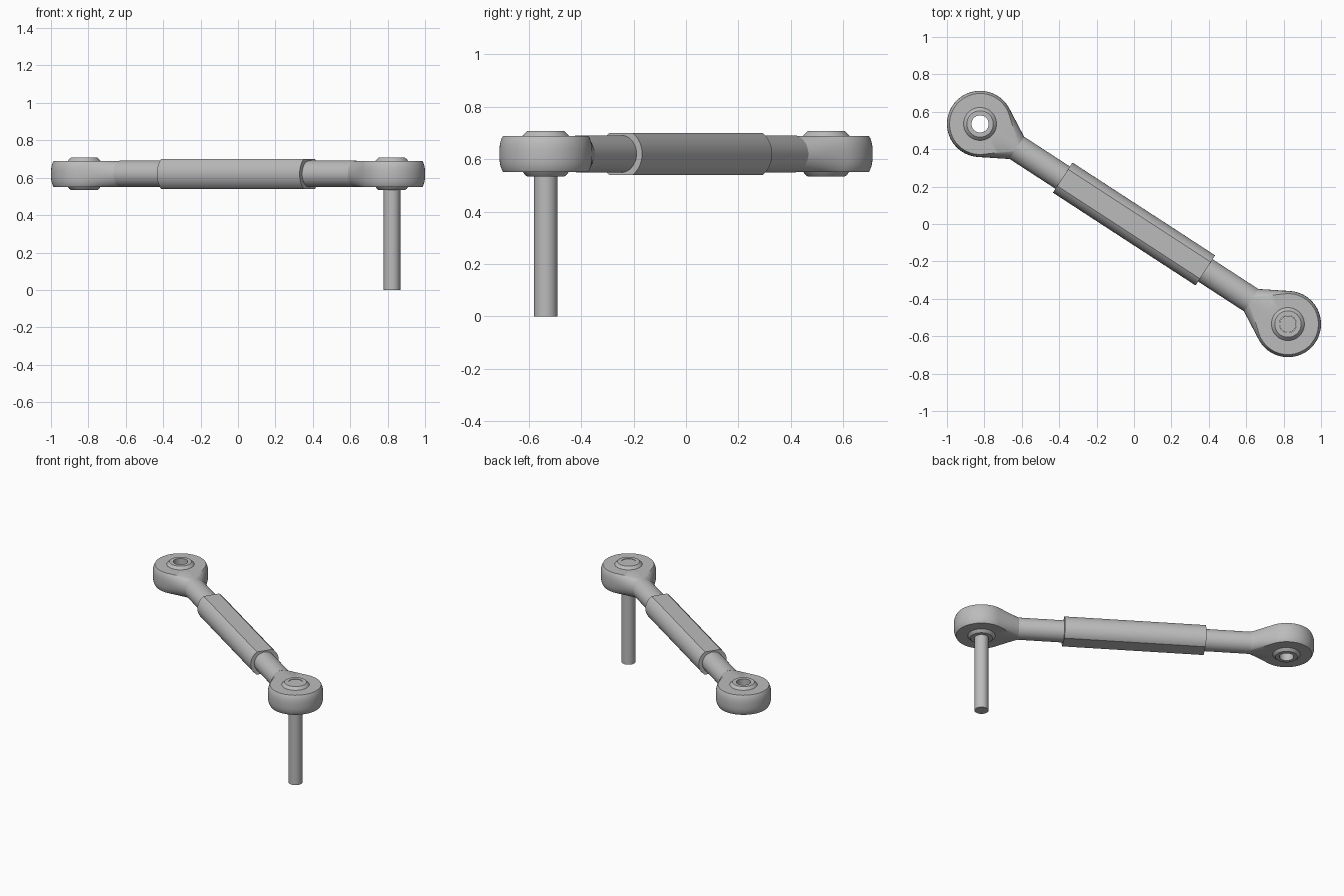
import bpy, bmesh, math
from mathutils import Matrix, Vector

cube = bpy.data.objects.get("Cube")
if cube:
    bpy.data.objects.remove(cube, do_unlink=True)

EYE = Vector((0.823, -0.535, 0.62))      # centre of the left eye
HEIGHT = EYE.z
ANGLE = math.atan2(EYE.y, EYE.x)
REACH = math.hypot(EYE.x, EYE.y)
ROD_R, HEAD_HALF, NECK = 0.071, 0.069, 0.235

steel = bpy.data.materials.new("grey_steel")
steel.use_nodes = True
steel.diffuse_color = (0.5, 0.5, 0.5, 1)
steel.node_tree.nodes["Principled BSDF"].inputs["Base Color"].default_value = (0.5, 0.5, 0.5, 1)


def finish(name, bm, matrix):
    bmesh.ops.recalc_face_normals(bm, faces=bm.faces)
    mesh = bpy.data.meshes.new(name)
    bm.to_mesh(mesh)
    bm.free()
    mesh.materials.append(steel)
    obj = bpy.data.objects.new(name, mesh)
    obj.matrix_world = matrix
    bpy.context.collection.objects.link(obj)
    bpy.ops.object.select_all(action='DESELECT')
    obj.select_set(True)
    bpy.context.view_layer.objects.active = obj
    bpy.ops.object.shade_smooth_by_angle(angle=math.radians(32))
    return obj


def bridge(bm, loops, closed):
    """Join equal vertex rings with quads; closed also joins last to first."""
    pairs = list(zip(loops, loops[1:]))
    if closed:
        pairs.append((loops[-1], loops[0]))
    for a, b in pairs:
        for i in range(len(a)):
            j = (i + 1) % len(a)
            bm.faces.new((a[i], a[j], b[j], b[i]))


def ring(bm, points):
    return [bm.verts.new(p) for p in points]


def circle(radius, z, count=64):
    return [(radius * math.cos(t), radius * math.sin(t), z)
            for t in (2 * math.pi * i / count for i in range(count))]


def prism(name, outline, start, end, matrix):
    """Extrude a yz outline along local x."""
    bm = bmesh.new()
    loops = [ring(bm, [(x, y, z) for y, z in outline]) for x in (start, end)]
    bridge(bm, loops, False)
    for loop in loops:
        bm.faces.new(loop)
    return finish(name, bm, matrix)


def head_outline(z):
    """Teardrop: a barrel-shaped ring with tangents running into a round neck."""
    r = 0.177 - 0.014 * (abs(z) / HEAD_HALF) ** 3
    w = math.sqrt(ROD_R ** 2 - z ** 2)
    contact = math.atan2(w, NECK) + math.acos(r / math.hypot(NECK, w))
    touch = Vector((r * math.cos(contact), r * math.sin(contact)))
    tip = Vector((NECK, w))
    side = [tip.lerp(touch, i / 6) for i in range(6)]
    arc = [Vector((r * math.cos(t), r * math.sin(t)))
           for t in (contact + (2 * math.pi - 2 * contact) * i / 56 for i in range(57))]
    mirrored = [Vector((p.x, -p.y)) for p in reversed(side)]
    return [(p.x, p.y, z) for p in side + arc + mirrored]


def make_head(name, matrix):
    bm = bmesh.new()
    steps = 12
    levels = [HEAD_HALF * math.sin(math.pi * (i / steps - 0.5)) for i in range(steps + 1)]
    outlines = [head_outline(z) for z in levels]
    loops = [ring(bm, o) for o in outlines]
    # Seat for the ball
    for outline in (outlines[-1], outlines[0]):
        loops.append(ring(bm, [Vector((x, y, 0)).normalized() * 0.087 + Vector((0, 0, z))
                               for x, y, z in outline]))
    bridge(bm, loops, True)
    return finish(name, bm, matrix)


def make_ball(name, matrix):
    """Truncated sphere with a straight bore."""
    bm = bmesh.new()
    radius, half, bore = 0.112, 0.087, 0.046
    limit = math.asin(half / radius)
    profile = [(radius * math.cos(a), radius * math.sin(a))
               for a in (limit * (i / 8 - 1) for i in range(17))]
    profile += [(bore, half), (bore, -half)]
    bridge(bm, [ring(bm, circle(r, z)) for r, z in profile], True)
    return finish(name, bm, matrix)


# Two rod ends, mirrored about the middle
for side, sign in (("left", 1), ("right", -1)):
    turn = ANGLE + (math.pi if sign > 0 else 0)
    place = Matrix.Translation((sign * EYE.x, sign * EYE.y, HEIGHT)) @ Matrix.Rotation(turn, 4, 'Z')
    make_head(side + "_rod_eye", place)
    make_ball(side + "_ball", place)
    shank = [(x, y) for x, y, _ in circle(ROD_R, 0)]
    prism(side + "_shank", shank, NECK - 0.005, REACH - 0.34, place)

# Round sleeve with flats on top and bottom
middle = Matrix.Translation((0, 0, HEIGHT)) @ Matrix.Rotation(ANGLE, 4, 'Z')
flat, sleeve_r = 0.08, 0.096
half_arc = math.asin(flat / sleeve_r)
arc = [half_arc * (i / 12 - 1) for i in range(25)]
sleeve = [(sleeve_r * math.cos(a), sleeve_r * math.sin(a)) for a in arc]
sleeve += [(-y, -z) for y, z in sleeve]
prism("sleeve", sleeve, -0.455, 0.455, middle)

# Hanging pin through the left ball
bm = bmesh.new()
pin = [ring(bm, circle(0.0445, z)) for z in (0, HEIGHT + 0.085)]
bridge(bm, pin, False)
for loop in pin:
    bm.faces.new(loop)
finish("pin", bm, Matrix.Translation((EYE.x, EYE.y, 0)))
